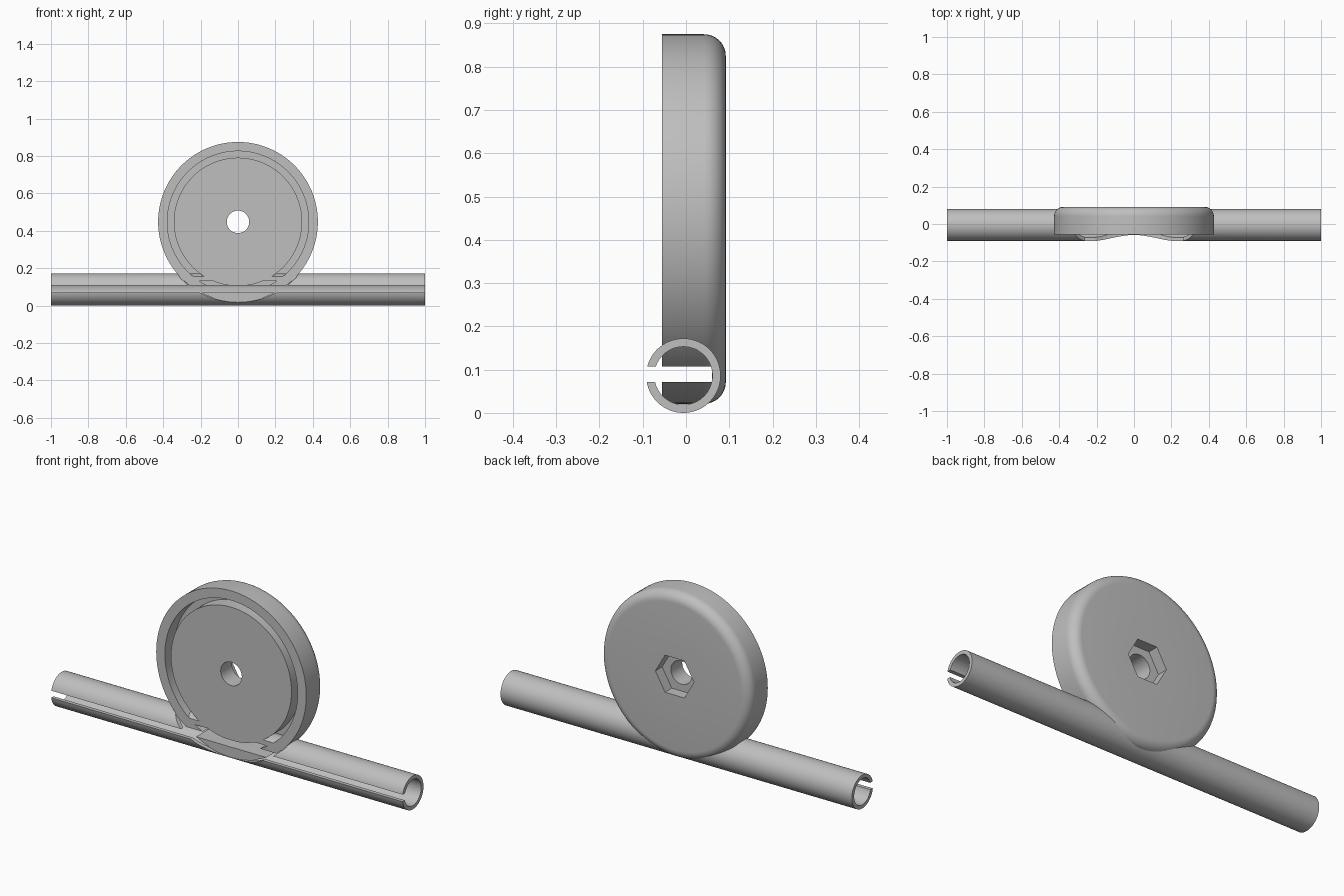
import bpy, bmesh, math
from mathutils import Vector, Matrix

cube = bpy.data.objects.get("Cube")
if cube:
    bpy.data.objects.remove(cube, do_unlink=True)

grey = bpy.data.materials.new("plain grey")
grey.use_nodes = True
grey.diffuse_color = (0.52, 0.52, 0.52, 1)
grey.node_tree.nodes["Principled BSDF"].inputs["Base Color"].default_value = (0.52, 0.52, 0.52, 1)

DISC_Z, DISC_R = 0.448, 0.427
FRONT_Y, BACK_Y = -0.055, 0.092
TUBE_Y, TUBE_Z, TUBE_R, BORE_R = -0.006, 0.086, 0.086, 0.067
SLOT_LOW, SLOT_HIGH = 0.071, 0.107


def finish(name, bm):
    bmesh.ops.recalc_face_normals(bm, faces=bm.faces)
    mesh = bpy.data.meshes.new(name)
    bm.to_mesh(mesh)
    bm.free()
    mesh.materials.append(grey)
    obj = bpy.data.objects.new(name, mesh)
    bpy.context.collection.objects.link(obj)
    return obj


def lathe(name, profile, steps):
    """Turn a closed (radius, y) profile about the disc axis."""
    bm = bmesh.new()
    rings = []
    for i in range(steps):
        a = math.tau * i / steps
        rings.append([bm.verts.new((r * math.sin(a), y, DISC_Z + r * math.cos(a)))
                      for r, y in profile])
    n = len(profile)
    for i in range(steps):
        p, q = rings[i], rings[(i + 1) % steps]
        for j in range(n):
            k = (j + 1) % n
            bm.faces.new((p[j], p[k], q[k], q[j]))
    return finish(name, bm)


def prism(name, radius, sides, y0, y1):
    """Straight prism along y with one corner pointing to +x."""
    bm = bmesh.new()
    ring = [bm.verts.new((radius * math.cos(math.tau * i / sides), y0,
                          DISC_Z + radius * math.sin(math.tau * i / sides)))
            for i in range(sides)]
    face = bm.faces.new(ring)
    ext = bmesh.ops.extrude_face_region(bm, geom=[face])
    bmesh.ops.translate(bm, vec=(0, y1 - y0, 0),
                        verts=[v for v in ext["geom"] if isinstance(v, bmesh.types.BMVert)])
    return finish(name, bm)


def box(name, low, high):
    bm = bmesh.new()
    low, high = Vector(low), Vector(high)
    size = high - low
    bmesh.ops.create_cube(bm, size=1, matrix=Matrix.Translation((low + high) / 2)
                          @ Matrix.Diagonal((*size, 1)))
    return finish(name, bm)


def cut(obj, cutter):
    mod = obj.modifiers.new("cut", 'BOOLEAN')
    mod.operation, mod.solver, mod.object = 'DIFFERENCE', 'EXACT', cutter
    bpy.context.view_layer.objects.active = obj
    bpy.ops.object.modifier_apply(modifier=mod.name)
    bpy.data.objects.remove(cutter, do_unlink=True)


def smooth(obj):
    bpy.ops.object.select_all(action='DESELECT')
    obj.select_set(True)
    bpy.context.view_layer.objects.active = obj
    bpy.ops.object.shade_smooth_by_angle(angle=math.radians(25))


# Round disc: bored centre, ring groove in front, rounded rear edge
FILLET, FLOOR = 0.05, 0.02
profile = [(0.06, FRONT_Y), (0.343, FRONT_Y), (0.343, FLOOR),
           (0.378, FLOOR), (0.378, FRONT_Y), (DISC_R, FRONT_Y)]
for i in range(9):
    a = math.pi / 2 * i / 8
    profile.append((DISC_R - FILLET + FILLET * math.cos(a),
                    BACK_Y - FILLET + FILLET * math.sin(a)))
profile.append((0.06, BACK_Y))
disc = lathe("disc", profile, 128)

# Hexagonal nut pocket in the back, and the lengthwise slot near the bottom
cut(disc, prism("nut_cutter", 0.11, 6, BACK_Y - 0.055, BACK_Y + 0.05))
cut(disc, box("slot_cutter", (-0.6, -0.2, SLOT_LOW), (0.6, 0.06, SLOT_HIGH)))
smooth(disc)

# Split tube: C-shaped section swept along x, open towards the front
def arc(radius, steps=64):
    top = math.asin((SLOT_HIGH - TUBE_Z) / radius)
    bottom = math.asin((SLOT_LOW - TUBE_Z) / radius) + math.tau
    return [(TUBE_Y - radius * math.cos(a), TUBE_Z + radius * math.sin(a))
            for a in (top + (bottom - top) * i / steps for i in range(steps + 1))]


bm = bmesh.new()
ends = []
for x in (-1, 1):
    ends.append([[bm.verts.new((x, y, z)) for y, z in arc(r)] for r in (TUBE_R, BORE_R)])
for outer, inner in ends:
    for i in range(len(outer) - 1):
        bm.faces.new((outer[i], outer[i + 1], inner[i + 1], inner[i]))
loops = [outer + inner[::-1] for outer, inner in ends]
count = len(loops[0])
for i in range(count):
    j = (i + 1) % count
    bm.faces.new((loops[0][i], loops[0][j], loops[1][j], loops[1][i]))
tube = finish("split_tube", bm)

# Clear the tube wall standing in front of the disc
cut(tube, prism("face_cutter", DISC_R + 0.003, 128, -0.3, FRONT_Y))
smooth(tube)
